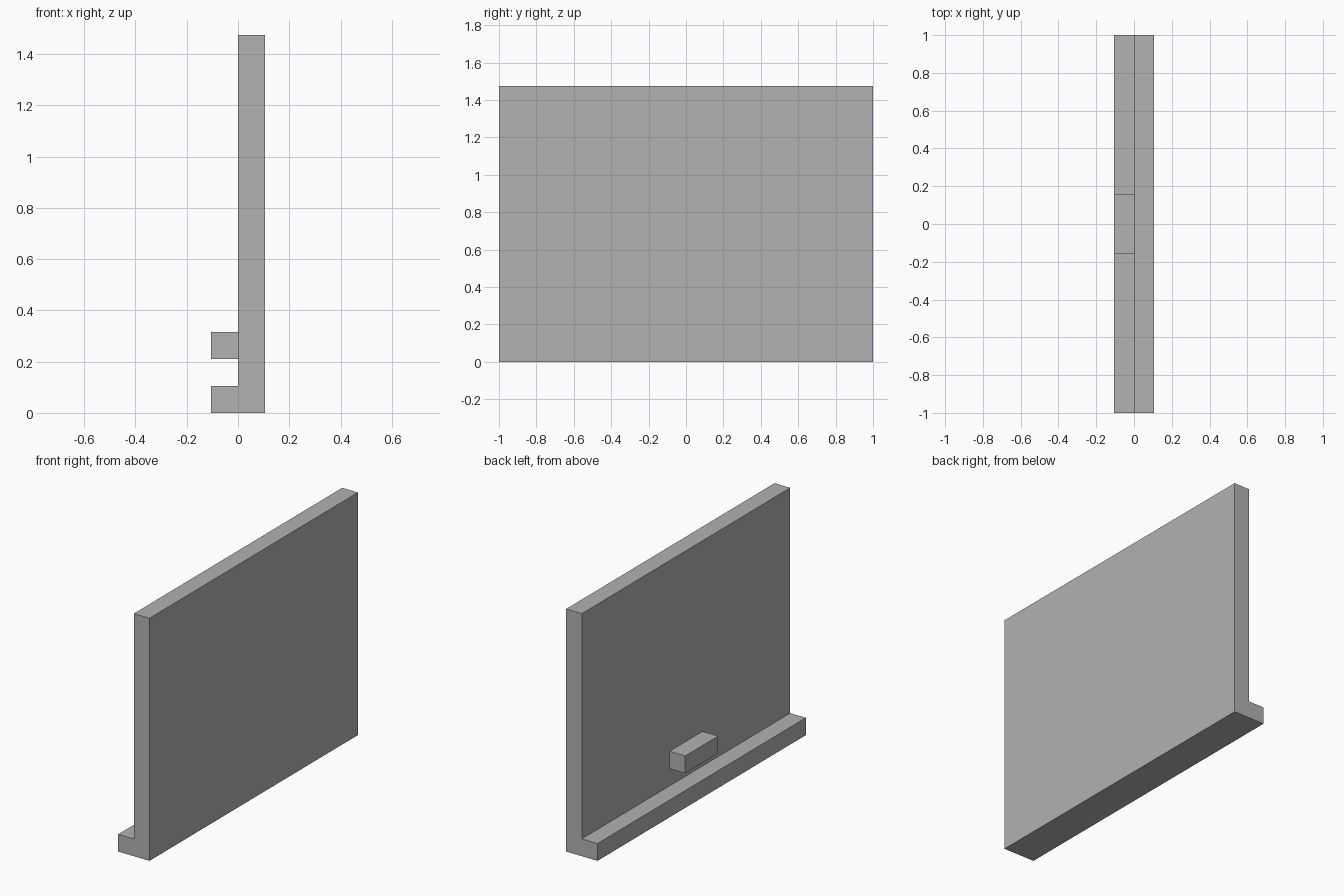
import bpy
import bmesh

# Remove the default cube
cube = bpy.data.objects.get("Cube")
if cube:
    bpy.data.objects.remove(cube, do_unlink=True)

# One plain grey material
GREY = (0.445, 0.445, 0.445, 1.0)
grey = bpy.data.materials.new("plain grey")
grey.use_nodes = True
grey.diffuse_color = GREY
grey.node_tree.nodes["Principled BSDF"].inputs["Base Color"].default_value = GREY

U = 2 / 19  # panel thickness; every size is a multiple of it


def extrude_profile(name, profile, half_length):
    """Extrude an xz outline along y, centred on y = 0."""
    bm = bmesh.new()
    face = bm.faces.new([bm.verts.new((x * U, -half_length, z * U)) for x, z in profile])
    ext = bmesh.ops.extrude_face_region(bm, geom=[face])
    moved = [v for v in ext["geom"] if isinstance(v, bmesh.types.BMVert)]
    bmesh.ops.translate(bm, verts=moved, vec=(0, 2 * half_length, 0))
    bmesh.ops.recalc_face_normals(bm, faces=bm.faces)
    mesh = bpy.data.meshes.new(name)
    bm.to_mesh(mesh)
    bm.free()
    mesh.materials.append(grey)
    obj = bpy.data.objects.new(name, mesh)
    bpy.context.collection.objects.link(obj)
    return obj


# Upright panel with its foot ledge, as one L-shaped section
extrude_profile("panel_with_ledge",
                [(-1, 0), (1, 0), (1, 14), (0, 14), (0, 1), (-1, 1)], 1.0)

# Small block on the panel, above the ledge
extrude_profile("panel_block", [(-1, 2), (0, 2), (0, 3), (-1, 3)], 1.5 * U)
